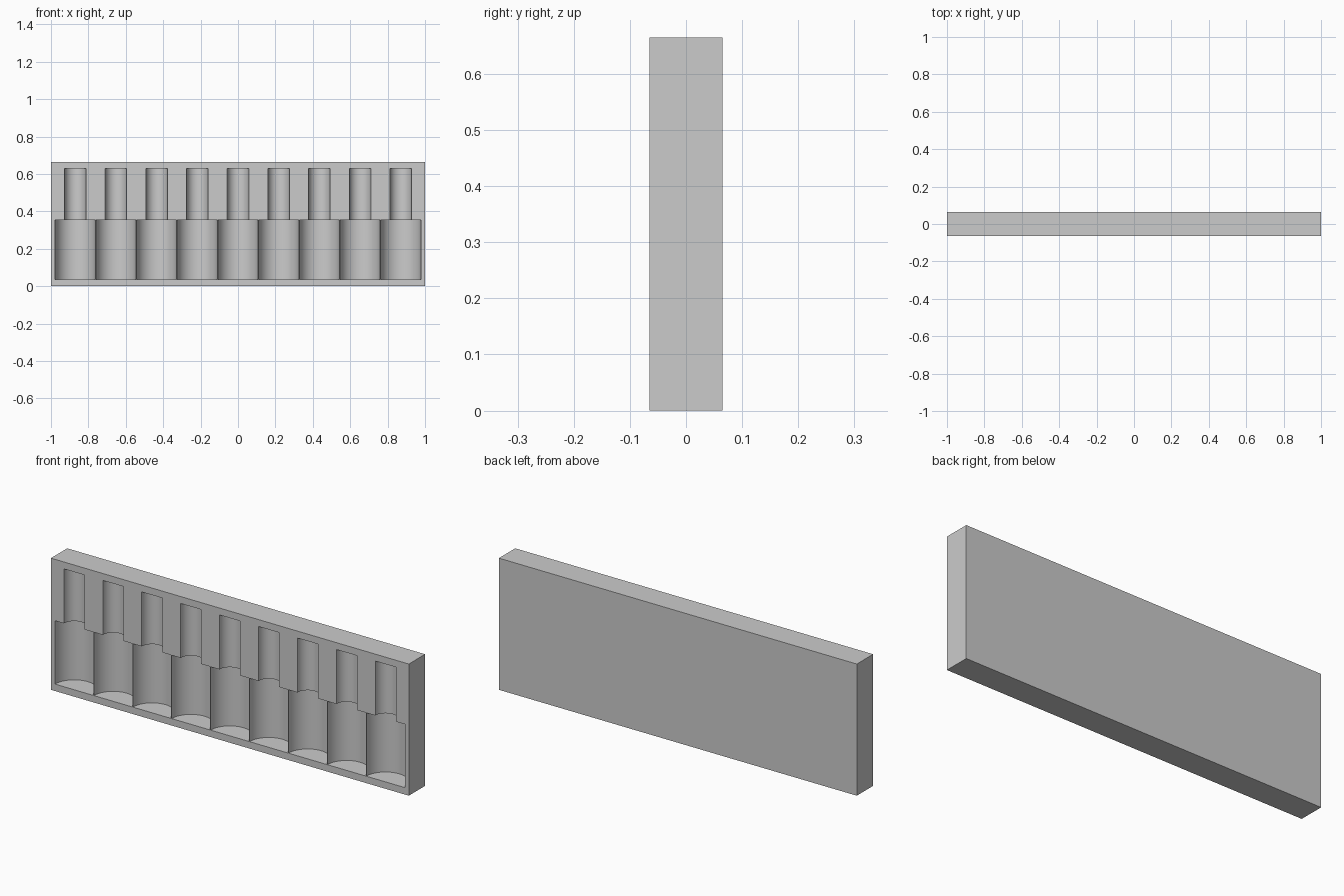
import bpy
import bmesh
import math

cube = bpy.data.objects.get("Cube")
if cube:
    bpy.data.objects.remove(cube, do_unlink=True)

WIDTH, DEPTH, HEIGHT = 2.0, 0.13, 0.665
COUNT, PITCH = 9, 0.2175
FRONT = -DEPTH / 2

grey = bpy.data.materials.new("plain_grey")
grey.use_nodes = True
grey.diffuse_color = (0.6, 0.6, 0.6, 1)
grey.node_tree.nodes["Principled BSDF"].inputs["Base Color"].default_value = (0.6, 0.6, 0.6, 1)


def add_object(name, bm):
    mesh = bpy.data.meshes.new(name)
    bm.to_mesh(mesh)
    bm.free()
    mesh.materials.append(grey)
    obj = bpy.data.objects.new(name, mesh)
    bpy.context.collection.objects.link(obj)
    return obj


def stepped_cutter(x):
    # Lathe-turned bottle shape: wide body below, narrow neck above
    bm = bmesh.new()
    profile = [(0, 0.035), (0.1075, 0.035), (0.1075, 0.355), (0.0575, 0.355), (0.0575, 0.63), (0, 0.63)]
    verts = [bm.verts.new((r, 0, z)) for r, z in profile]
    edges = [bm.edges.new(pair) for pair in zip(verts, verts[1:])]
    bmesh.ops.spin(bm, geom=verts + edges, cent=(0, 0, 0), axis=(0, 0, 1),
                   angle=math.tau, steps=64, use_duplicate=False)
    bmesh.ops.remove_doubles(bm, verts=bm.verts, dist=0.0001)
    bmesh.ops.recalc_face_normals(bm, faces=bm.faces)
    cutter = add_object("pocket_cutter", bm)
    cutter.location = (x, FRONT, 0)
    cutter.hide_render = True
    return cutter


# Solid tray block
bm = bmesh.new()
bmesh.ops.create_cube(bm, size=1)
bmesh.ops.scale(bm, vec=(WIDTH, DEPTH, HEIGHT), verts=bm.verts)
bmesh.ops.translate(bm, vec=(0, 0, HEIGHT / 2), verts=bm.verts)
tray = add_object("tray_block", bm)

# Row of half-round stepped pockets carved into the front
bpy.context.view_layer.objects.active = tray
tray.select_set(True)
for i in range(COUNT):
    cutter = stepped_cutter((i - (COUNT - 1) / 2) * PITCH)
    cut = tray.modifiers.new("pocket", "BOOLEAN")
    cut.operation = "DIFFERENCE"
    cut.solver = "EXACT"
    cut.object = cutter
    bpy.ops.object.modifier_apply(modifier=cut.name)
    bpy.data.objects.remove(cutter, do_unlink=True)

bpy.ops.object.shade_smooth_by_angle(angle=math.radians(30))
